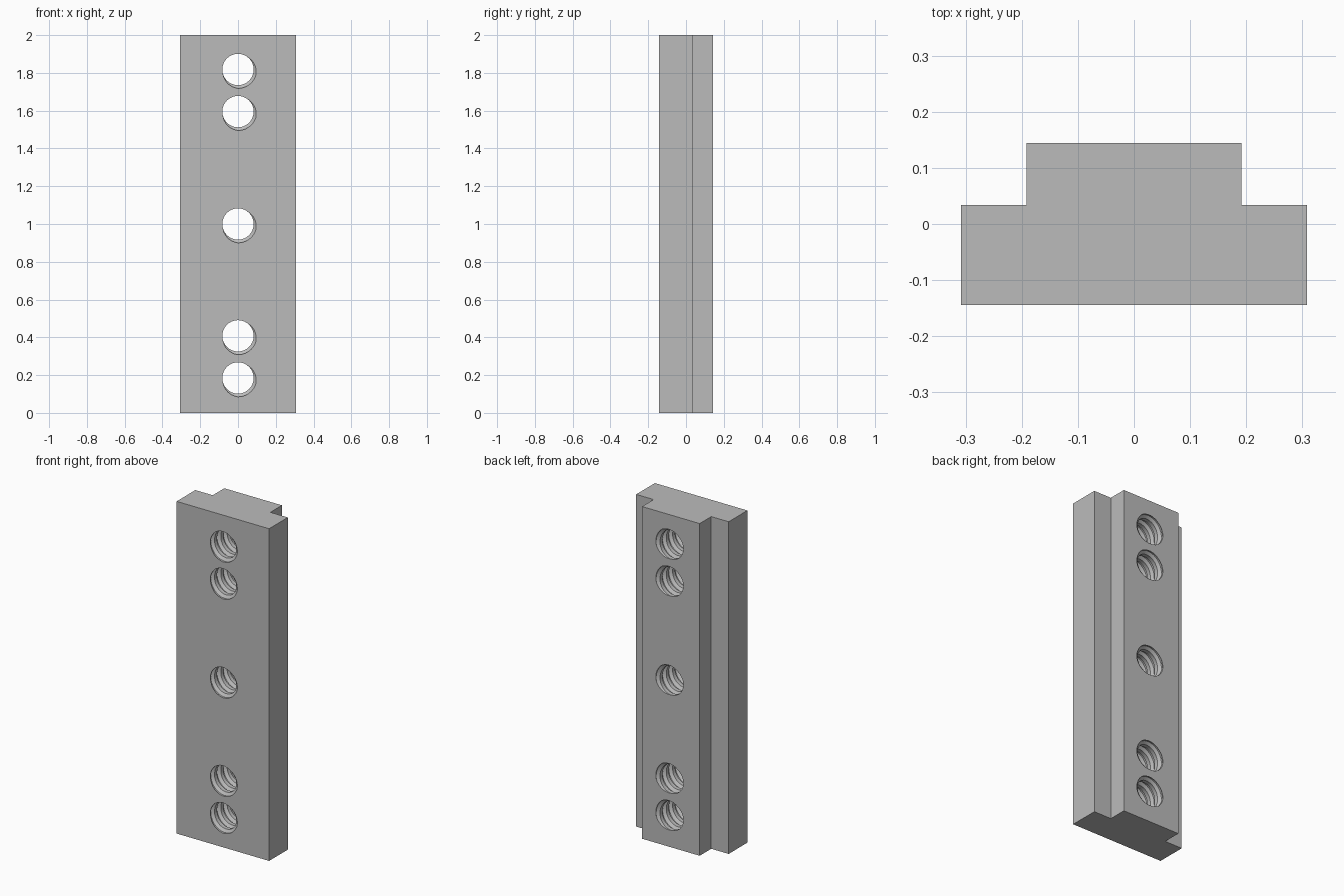
import bpy
import bmesh
import math

cube = bpy.data.objects.get("Cube")
if cube:
    bpy.data.objects.remove(cube, do_unlink=True)

STEEL = (0.5, 0.5, 0.5, 1)
HALF_Y = 0.144
HOLE_HEIGHTS = (0.185, 0.408, 1.0, 1.595, 1.818)
MINOR, MAJOR, PITCH, STEPS, TURNS = 0.083, 0.1, 0.06, 32, 9

steel = bpy.data.materials.new("grey steel")
steel.use_nodes = True
steel.diffuse_color = STEEL
steel.node_tree.nodes["Principled BSDF"].inputs["Base Color"].default_value = STEEL


def finish(name, bm):
    bmesh.ops.recalc_face_normals(bm, faces=bm.faces)
    mesh = bpy.data.meshes.new(name)
    bm.to_mesh(mesh)
    bm.free()
    mesh.materials.append(steel)
    obj = bpy.data.objects.new(name, mesh)
    bpy.context.collection.objects.link(obj)
    return obj


def add_threaded_rod(bm, height):
    """Sweep one thread tooth along a helix about y, then close both ends."""
    # share of the pitch and radius at each corner of the tooth
    tooth = ((0, MINOR), (0.4, MINOR), (0.6, MAJOR), (0.8, MAJOR))
    start = -PITCH * TURNS / 2
    columns = []
    for s in range(STEPS * TURNS + 1):
        angle = 2 * math.pi * s / STEPS
        y = start + PITCH * s / STEPS
        columns.append([bm.verts.new((r * math.sin(angle), y + u * PITCH,
                                      height + r * math.cos(angle)))
                        for u, r in tooth])

    # the last corner of each tooth is the first corner one turn later
    strips = [columns[s] + [columns[s + STEPS][0]]
              for s in range(len(columns) - STEPS)]
    for a, b in zip(strips, strips[1:]):
        for j in range(len(tooth)):
            bm.faces.new((a[j], b[j], b[j + 1], a[j + 1]))

    # end caps as fans around a point on the axis
    first = [c[0] for c in columns[:STEPS + 1]] + strips[0][3:0:-1]
    last = [c[0] for c in columns[-STEPS - 1:]] + strips[-1][1:4][::-1]
    last = strips[-1][:4] + [c[0] for c in columns[:-STEPS - 1:-1]][::-1][::-1]
    for loop, y in ((first, start - PITCH), (last, -start + PITCH)):
        pole = bm.verts.new((0, y, height))
        for a, b in zip(loop, loop[1:] + loop[:1]):
            bm.faces.new((a, b, pole))
    # unused tooth corners beyond the last strip
    bmesh.ops.delete(bm, geom=[v for v in bm.verts if not v.link_faces],
                     context='VERTS')


# T-shaped bar, extruded upward
bm = bmesh.new()
right = [(0.308, -HALF_Y), (0.308, 0.034), (0.192, 0.034), (0.192, HALF_Y)]
profile = right + [(-x, y) for x, y in reversed(right)]
base = bm.faces.new([bm.verts.new((x, y, 0)) for x, y in profile])
top = bmesh.ops.extrude_face_region(bm, geom=[base])["geom"]
bmesh.ops.translate(bm, vec=(0, 0, 2),
                    verts=[v for v in top if isinstance(v, bmesh.types.BMVert)])
bar = finish("threaded_bar", bm)

# five threaded holes cut right through
bm = bmesh.new()
for z in HOLE_HEIGHTS:
    add_threaded_rod(bm, z)
cutter = finish("thread_cutter", bm)
cutter.hide_render = True

cut = bar.modifiers.new("threaded holes", 'BOOLEAN')
cut.operation = 'DIFFERENCE'
cut.solver = 'EXACT'
cut.object = cutter

bpy.ops.object.select_all(action='DESELECT')
bar.select_set(True)
bpy.context.view_layer.objects.active = bar
bpy.ops.object.modifier_apply(modifier=cut.name)
bpy.data.objects.remove(cutter, do_unlink=True)
bpy.ops.object.shade_smooth_by_angle(angle=math.radians(30))
